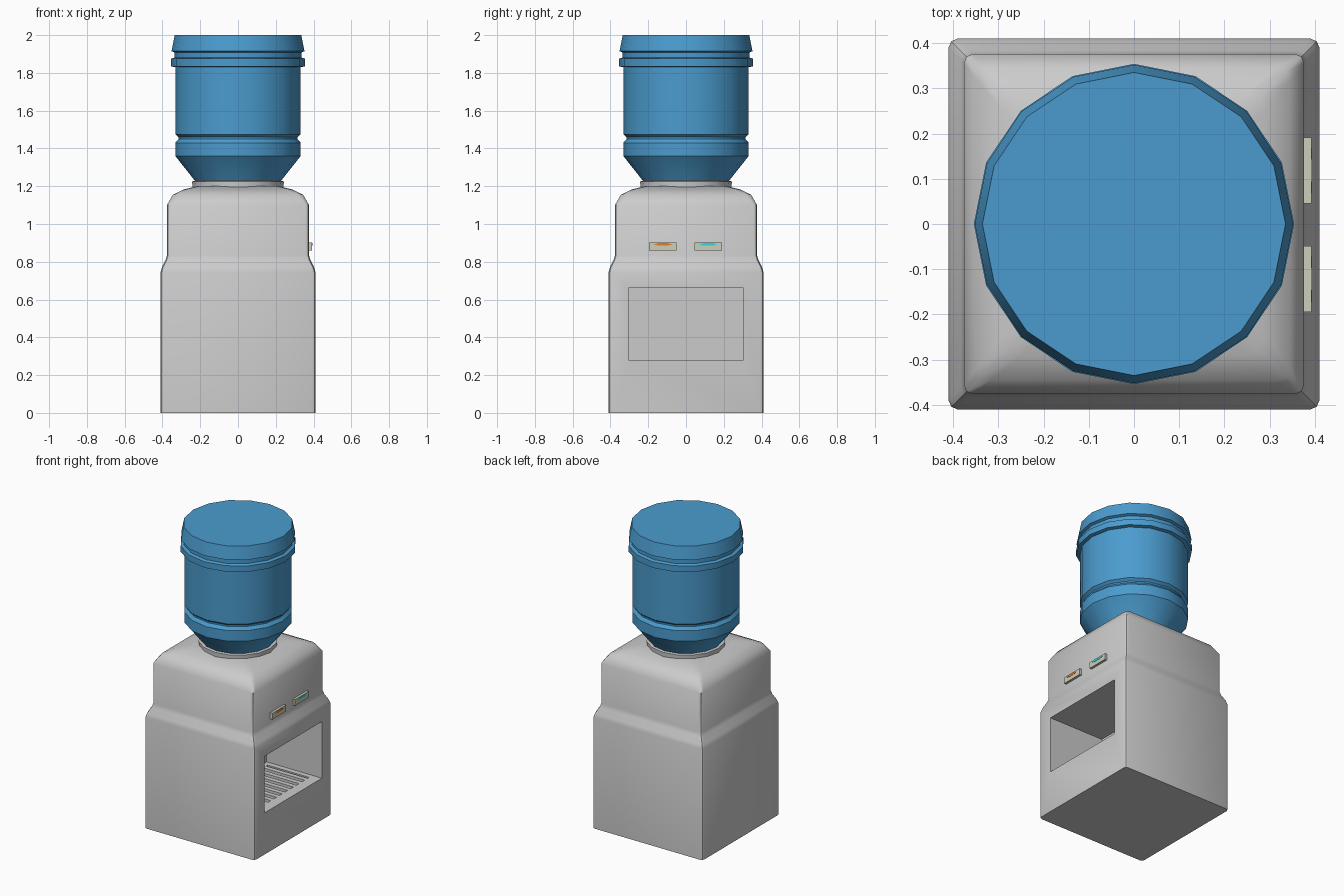
import bpy, bmesh
from math import cos, sin, pi, radians

if "Cube" in bpy.data.objects:
    bpy.data.objects.remove(bpy.data.objects["Cube"])


def material(name, rgb):
    m = bpy.data.materials.new(name)
    m.diffuse_color = (*rgb, 1)
    m.use_nodes = True
    m.node_tree.nodes["Principled BSDF"].inputs["Base Color"].default_value = m.diffuse_color
    return m


def loft(name, rings, mat=None, smooth=None):
    """Skin a stack of equal-length point rings and cap both ends."""
    bm = bmesh.new()
    loops = [[bm.verts.new(p) for p in ring] for ring in rings]
    n = len(loops[0])
    for a, b in zip(loops, loops[1:]):
        for i in range(n):
            j = (i + 1) % n
            bm.faces.new((a[i], a[j], b[j], b[i]))
    bm.faces.new(loops[0][::-1])
    bm.faces.new(loops[-1])
    bmesh.ops.recalc_face_normals(bm, faces=bm.faces[:])
    me = bpy.data.meshes.new(name)
    bm.to_mesh(me)
    bm.free()
    ob = bpy.data.objects.new(name, me)
    bpy.context.collection.objects.link(ob)
    if mat:
        me.materials.append(mat)
    if smooth:
        smooth_by_angle(ob, smooth)
    return ob


def activate(ob):
    bpy.ops.object.select_all(action='DESELECT')
    ob.select_set(True)
    bpy.context.view_layer.objects.active = ob


def smooth_by_angle(ob, deg):
    activate(ob)
    bpy.ops.object.shade_smooth_by_angle(angle=radians(deg))


def square(w, c, z):
    """Square of half width w with clipped corners of size c."""
    k, m = w - c, w - c * 0.3
    pts = []
    for sx, sy in ((1, 1), (-1, 1), (-1, -1), (1, -1)):
        corner = [(sx * w, sy * k), (sx * m, sy * m), (sx * k, sy * w)]
        pts += corner if sx * sy > 0 else corner[::-1]
    return [(x, y, z) for x, y in pts]


def circle(r, z, n=16):
    return [(r * cos(2 * pi * i / n), r * sin(2 * pi * i / n), z) for i in range(n)]


def box(name, x0, x1, y0, y1, z0, z1, mat=None):
    return loft(name, [[(x0, y0, z), (x1, y0, z), (x1, y1, z), (x0, y1, z)]
                       for z in (z0, z1)], mat)


blue = material("bottle_blue", (0.07, 0.33, 0.62))
cream = material("button_cream", (0.62, 0.62, 0.5))
orange = material("hot_orange", (0.8, 0.2, 0.02))
cyan = material("cold_cyan", (0.03, 0.7, 0.75))

# Cabinet with stepped waist and domed shoulders
body = loft("cabinet", [square(*p) for p in (
    (0.41, 0.02, 0), (0.41, 0.02, 0.745), (0.403, 0.02, 0.77), (0.383, 0.02, 0.81),
    (0.376, 0.02, 0.835), (0.376, 0.02, 1.10), (0.345, 0.03, 1.155),
    (0.29, 0.04, 1.182), (0.22, 0.05, 1.20))])

# Dispensing alcove and drip pit
for cutter in (box("alcove_cutter", 0.0, 0.6, -0.305, 0.305, 0.28, 0.66),
               box("pit_cutter", 0.03, 0.34, -0.27, 0.27, 0.25, 0.30)):
    activate(body)
    mod = body.modifiers.new("cut", 'BOOLEAN')
    mod.operation = 'DIFFERENCE'
    mod.solver = 'EXACT'
    mod.object = cutter
    bpy.ops.object.modifier_apply(modifier=mod.name)
    bpy.data.objects.remove(cutter)
smooth_by_angle(body, 35)

# Drip grille slats
for i in range(9):
    y = -0.24 + i * 0.06
    box(f"grille_slat_{i + 1}", 0.028, 0.342, y - 0.016, y + 0.016, 0.262, 0.279)

# Tap buttons with coloured inlays
for label, y, col in (("hot", -0.122, orange), ("cold", 0.118, cyan)):
    box(f"{label}_button", 0.37, 0.392, y - 0.073, y + 0.073, 0.86, 0.902, cream)
    outline = [(-0.05, 0.891), (-0.02, 0.885), (0.02, 0.885),
               (0.05, 0.891), (0.02, 0.9), (-0.02, 0.9)]
    loft(f"{label}_inlay", [[(x, y + dy, z) for dy, z in outline]
                            for x in (0.385, 0.394)], col)

# Neck collar
loft("neck_collar", [circle(0.24, 1.18), circle(0.243, 1.225), circle(0.225, 1.23)],
     smooth=30)

# Water bottle
loft("water_bottle", [circle(*p) for p in (
    (0.215, 1.20), (0.225, 1.225), (0.332, 1.36), (0.332, 1.43), (0.315, 1.45),
    (0.315, 1.46), (0.332, 1.475), (0.332, 1.83), (0.354, 1.835), (0.354, 1.875),
    (0.335, 1.882), (0.335, 1.908), (0.352, 1.915), (0.335, 2.0))],
    blue, smooth=30)
